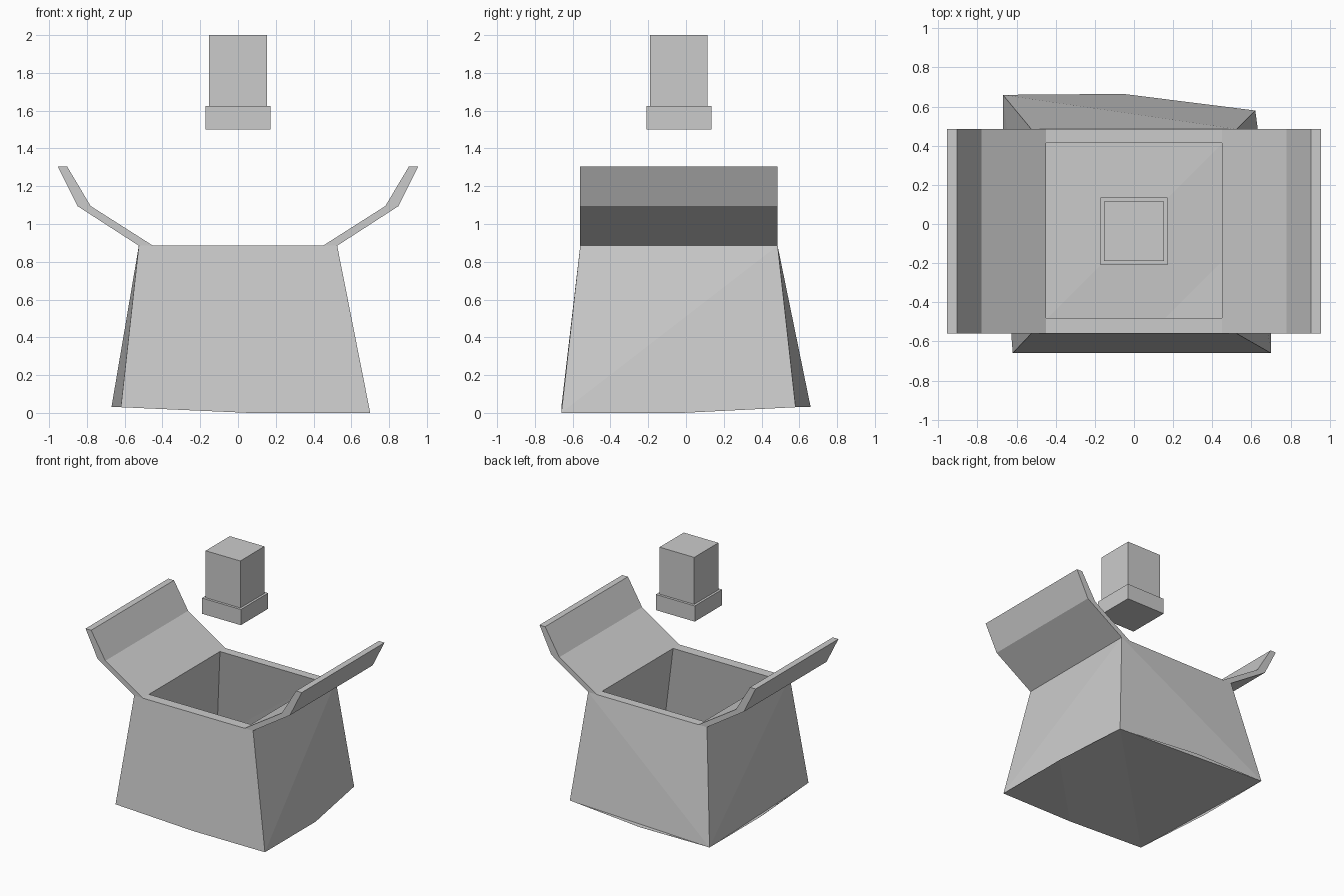
import bpy, bmesh
from mathutils import Vector

if "Cube" in bpy.data.objects:
    bpy.data.objects.remove(bpy.data.objects["Cube"])

CY = -0.037          # centre line of the rim in y
RIM_Z = 0.885


def finish(bm, name):
    bmesh.ops.recalc_face_normals(bm, faces=bm.faces[:])
    mesh = bpy.data.meshes.new(name)
    bm.to_mesh(mesh)
    bm.free()
    obj = bpy.data.objects.new(name, mesh)
    bpy.context.collection.objects.link(obj)
    return obj


def box(name, x, y0, y1, z0, z1):
    bm = bmesh.new()
    bmesh.ops.create_cube(bm, size=1)
    for v in bm.verts:
        v.co = ((v.co.x) * 2 * x,
                y1 if v.co.y > 0 else y0,
                z1 if v.co.z > 0 else z0)
    return finish(bm, name)


# Slightly twisted base: corner, edge middle, corner ... starting front left
base = [Vector(p) for p in (
    (-0.62, -0.66, 0.03), (0.06, -0.66, 0), (0.70, -0.66, 0), (0.70, -0.02, 0),
    (0.62, 0.58, 0.03), (-0.055, 0.665, 0.03), (-0.67, 0.66, 0.03), (-0.67, 0.01, 0.03))]


def shell(bm, bottom, hx, y0, y1):
    """Four walls and a floor; returns the four top corner vertices."""
    b = [bm.verts.new(p) for p in bottom]
    t = [bm.verts.new(p) for p in ((-hx, y0, RIM_Z), (hx, y0, RIM_Z),
                                   (hx, y1, RIM_Z), (-hx, y1, RIM_Z))]
    for i in range(4):
        j = (i + 1) % 4
        a, m, c = b[2 * i], b[2 * i + 1], b[2 * j]
        if i % 2:      # crease from the pulled-out corner, starting side
            bm.faces.new((a, t[j], t[i]))
            bm.faces.new((a, m, c, t[j]))
        else:          # crease from the pulled-out corner, ending side
            bm.faces.new((c, t[j], t[i]))
            bm.faces.new((a, m, c, t[i]))
    for ids in ((1, 2, 3), (0, 1, 3, 4), (0, 4, 5, 6, 7)):
        bm.faces.new([b[k] for k in ids])
    return t


# Hollow container with an open top
bm = bmesh.new()
outer = shell(bm, base, 0.525, -0.56, 0.485)
inner_base = [Vector((p.x * 0.885, CY + (p.y - CY) * 0.885, p.z + 0.075)) for p in base]
inner = shell(bm, inner_base, 0.45, -0.48, 0.415)
for i in range(4):
    j = (i + 1) % 4
    bm.faces.new((outer[i], outer[j], inner[j], inner[i]))
finish(bm, "container")

# Bent side flaps, mirrored left and right
profile = [(0.45, 0.885), (0.78, 1.095), (0.905, 1.305),
           (0.955, 1.305), (0.85, 1.095), (0.525, 0.885)]
for side, name in ((-1, "left_flap"), (1, "right_flap")):
    bm = bmesh.new()
    front, back = [[bm.verts.new((side * x, y, z)) for x, z in profile]
                   for y in (-0.56, 0.485)]
    n = len(profile)
    for k in range(n - 1):
        bm.faces.new((front[k], front[k + 1], back[k + 1], back[k]))
    for ring in (front, back):     # end caps as quads along the bend
        for k in range(2):
            bm.faces.new((ring[k], ring[k + 1], ring[n - 2 - k], ring[n - 1 - k]))
    finish(bm, name)

# Floating block with a wider collar below
box("block_collar", 0.172, -0.21, 0.135, 1.5, 1.625)
box("block", 0.153, -0.19, 0.115, 1.625, 2.0)
